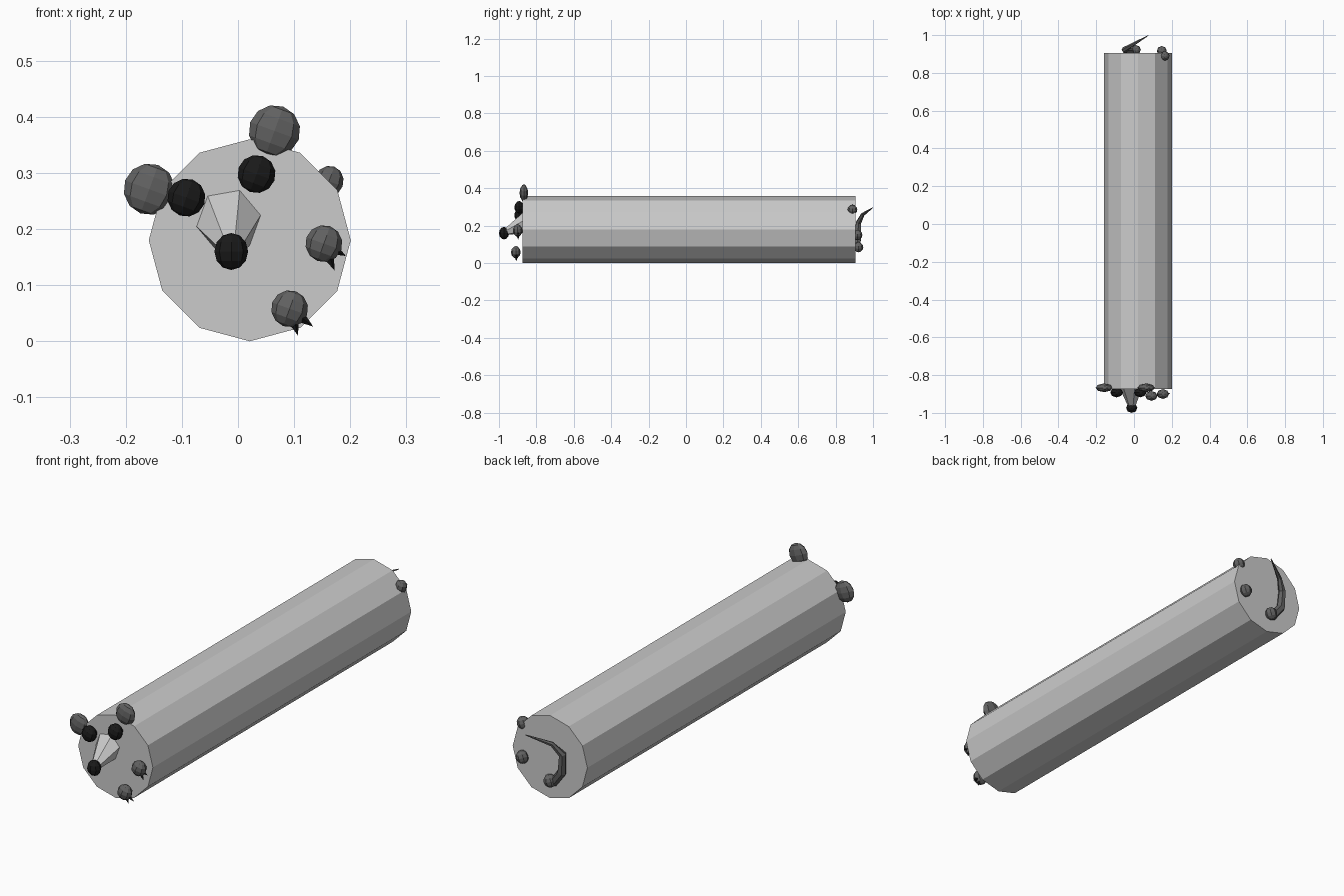
import bpy, bmesh, math
from mathutils import Vector, Matrix

if "Cube" in bpy.data.objects:
    bpy.data.objects.remove(bpy.data.objects["Cube"])

def material(name, v):
    m = bpy.data.materials.new(name)
    m.diffuse_color = (v, v, v, 1)
    m.use_nodes = True
    m.node_tree.nodes["Principled BSDF"].inputs["Base Color"].default_value = m.diffuse_color
    return m

black = material("black", 0.01)
dark = material("dark_grey", 0.12)

def finish(name, bm, mat=None):
    bmesh.ops.recalc_face_normals(bm, faces=bm.faces[:])
    me = bpy.data.meshes.new(name)
    bm.to_mesh(me)
    bm.free()
    ob = bpy.data.objects.new(name, me)
    bpy.context.collection.objects.link(ob)
    if mat:
        me.materials.append(mat)
    return ob

def ball(name, loc, size, mat, roll=20):
    bm = bmesh.new()
    bmesh.ops.create_uvsphere(bm, u_segments=8, v_segments=6, radius=1)
    m = (Matrix.Translation(loc) @ Matrix.Rotation(math.radians(roll), 4, 'Y')
         @ Matrix.Diagonal((*size, 1)))
    bmesh.ops.transform(bm, matrix=m, verts=bm.verts[:])
    return finish(name, bm, mat)

def loft(name, rings, mat=None):
    """Skin equal-length rings of points and cap both ends."""
    bm = bmesh.new()
    vs = [[bm.verts.new(p) for p in r] for r in rings]
    n = len(vs[0])
    for a, b in zip(vs, vs[1:]):
        for i in range(n):
            bm.faces.new((a[i], a[(i + 1) % n], b[(i + 1) % n], b[i]))
    bm.faces.new(vs[0])
    bm.faces.new(vs[-1])
    return finish(name, bm, mat)

def ring_xz(x, y, z, r, n, start=0):
    return [(x + r * math.cos(math.radians(start + 360 * i / n)), y,
             z + r * math.sin(math.radians(start + 360 * i / n))) for i in range(n)]

def spike(name, base, tip, r, mat):
    base, tip = Vector(base), Vector(tip)
    q = (tip - base).to_track_quat('Z', 'Y').to_matrix().to_4x4()
    bm = bmesh.new()
    bmesh.ops.create_cone(bm, cap_ends=True, segments=4, radius1=r, radius2=0,
                          depth=(tip - base).length,
                          matrix=Matrix.Translation((base + tip) / 2) @ q)
    return finish(name, bm, mat)

# Rolled body
loft("rolled_body", [ring_xz(0.021, y, 0.18, 0.18, 12) for y in (-0.873, 0.906)])

# Snout and nose
loft("snout", [ring_xz(-0.017, -0.868, 0.217, 0.06, 6, 10),
               ring_xz(-0.012, -0.965, 0.168, 0.02, 6, 10)])
ball("nose", (-0.012, -0.973, 0.16), (0.03, 0.027, 0.033), black, 0)

# Ears and eyes
for i, (x, z) in enumerate([(0.065, 0.375), (-0.158, 0.271)]):
    ball(f"ear_{i}", (x, -0.867, z), (0.046, 0.023, 0.046), dark)
for i, (x, z) in enumerate([(0.033, 0.298), (-0.092, 0.256)]):
    ball(f"eye_{i}", (x, -0.892, z), (0.034, 0.026, 0.034), black)

# Front paws with two claws each
paws = [((0.153, -0.900, 0.174), [(0.172, 0.126), (0.192, 0.152)]),
        ((0.092, -0.910, 0.058), [(0.107, 0.010), (0.134, 0.026)])]
for i, (c, claws) in enumerate(paws):
    ball(f"front_paw_{i}", c, (0.033, 0.026, 0.033), dark)
    for j, (x, z) in enumerate(claws):
        tip = Vector((x, c[1] + 0.003, z))
        spike(f"claw_{i}_{j}", Vector(c).lerp(tip, 0.35), tip, 0.012, black)

# Back paws
for i, c in enumerate([(0.162, 0.890, 0.285), (0.147, 0.917, 0.15), (0.01, 0.922, 0.085)]):
    ball(f"back_paw_{i}", c, (0.026, 0.026, 0.028), dark)

# Curled tail tapering to a point
path = [(0.0, 0.915, 0.075, 0.017), (-0.045, 0.919, 0.135, 0.019),
        (-0.05, 0.922, 0.215, 0.016), (-0.015, 0.945, 0.26, 0.010),
        (0.075, 0.998, 0.296, 0.002)]
pts = [Vector(p[:3]) for p in path]
rings = []
for i, p in enumerate(pts):
    d = (pts[min(i + 1, 4)] - pts[max(i - 1, 0)]).normalized()
    u = d.cross(Vector((0, 1, 0))).normalized()
    v = d.cross(u)
    r = path[i][3]
    rings.append([p + r * (math.cos(k * math.pi / 3) * u + math.sin(k * math.pi / 3) * v)
                  for k in range(6)])
loft("tail", rings, dark)
